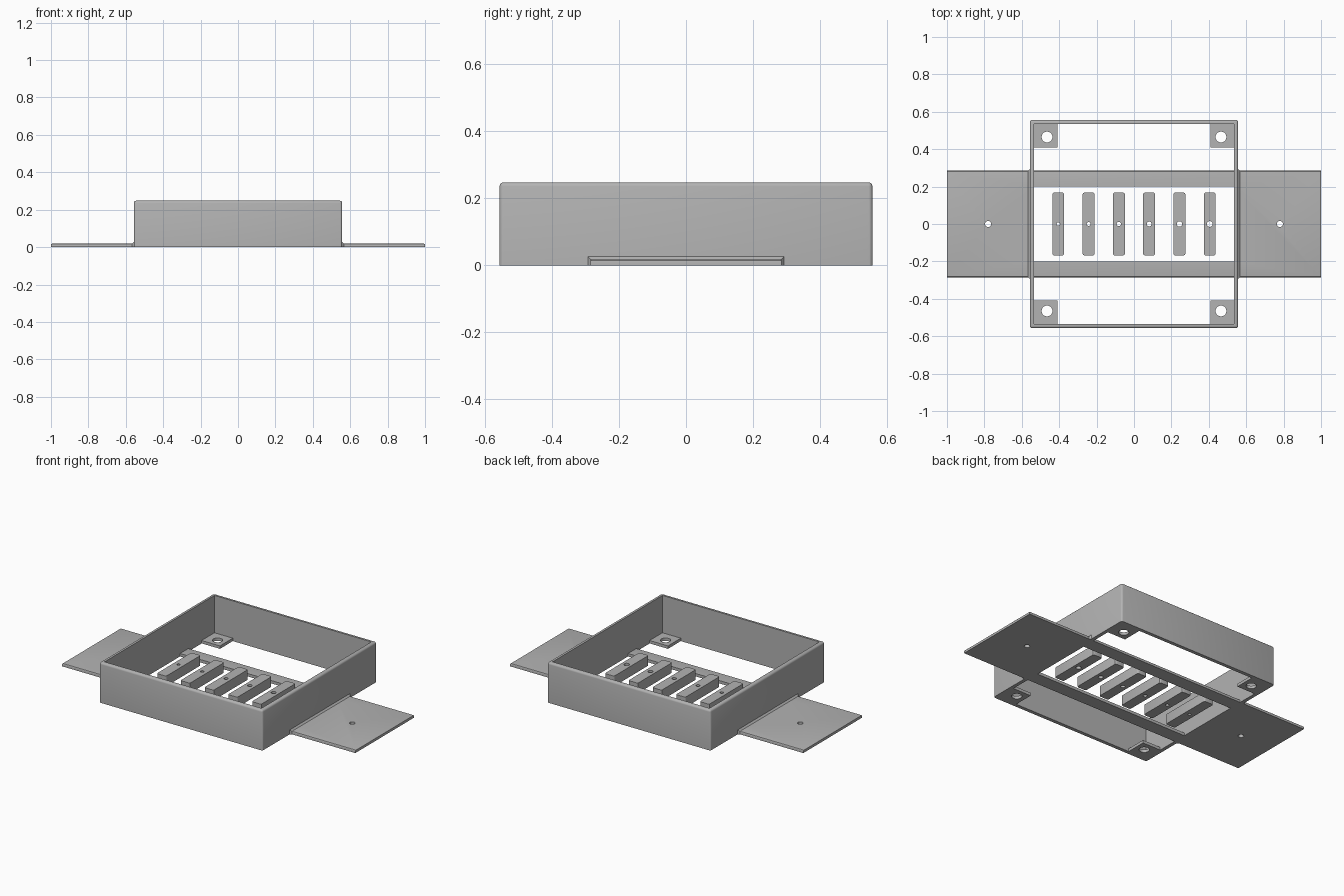
import bpy
import bmesh
from mathutils import Matrix

default = bpy.data.objects.get("Cube")
if default:
    bpy.data.objects.remove(default, do_unlink=True)

grey = bpy.data.materials.new("plain_grey")
grey.use_nodes = True
grey.diffuse_color = (0.45, 0.45, 0.45, 1)
grey.node_tree.nodes["Principled BSDF"].inputs["Base Color"].default_value = grey.diffuse_color

OUT, IN, TALL = 0.557, 0.535, 0.248    # frame walls
PLATE, THICK = 0.285, 0.018            # base plate half width and thickness


def finish(name, bm):
    mesh = bpy.data.meshes.new(name)
    bmesh.ops.recalc_face_normals(bm, faces=bm.faces)
    bm.to_mesh(mesh)
    bm.free()
    mesh.materials.append(grey)
    obj = bpy.data.objects.new(name, mesh)
    bpy.context.collection.objects.link(obj)
    return obj


def box(name, xs, ys, zs, bevel=0, pick=None, segments=3):
    """Box from ranges; edges chosen by pick(direction, midpoint) are rounded."""
    bm = bmesh.new()
    bmesh.ops.create_cube(bm, size=1)
    for v in bm.verts:
        v.co = [r[1] if c > 0 else r[0] for c, r in zip(v.co, (xs, ys, zs))]
    if bevel:
        edges = [e for e in bm.edges
                 if pick((e.verts[1].co - e.verts[0].co).normalized(),
                         (e.verts[0].co + e.verts[1].co) / 2)]
        bmesh.ops.bevel(bm, geom=edges, offset=bevel, segments=segments,
                        profile=0.5, affect='EDGES')
    return finish(name, bm)


def drill(x, y, radius):
    bm = bmesh.new()
    bmesh.ops.create_cone(bm, cap_ends=True, segments=32, radius1=radius, radius2=radius,
                          depth=1, matrix=Matrix.Translation((x, y, 0)))
    return finish("drill", bm)


def cut(obj, cutters):
    for cutter in cutters:
        cutter.hide_render = True
        mod = obj.modifiers.new("cut", 'BOOLEAN')
        mod.operation = 'DIFFERENCE'
        mod.solver = 'EXACT'
        mod.object = cutter
        bpy.ops.object.select_all(action='DESELECT')
        bpy.context.view_layer.objects.active = obj
        obj.select_set(True)
        bpy.ops.object.modifier_apply(modifier=mod.name)
        bpy.data.objects.remove(cutter, do_unlink=True)
    smooth(obj)


def smooth(obj):
    bpy.ops.object.select_all(action='DESELECT')
    bpy.context.view_layer.objects.active = obj
    obj.select_set(True)
    bpy.ops.object.shade_smooth_by_angle()


def upright(d):
    return abs(d.z) > 0.9


# Square wall frame, open above and below, with rounded outer edges
frame = box("frame", (-OUT, OUT), (-OUT, OUT), (0, TALL), 0.012,
            lambda d, m: upright(d) or m.z > 0.2)
cut(frame, [box("opening", (-IN, IN), (-IN, IN), (-1, 1))])

# Base plate with side wings, a window and one screw hole in each wing
plate = box("base_plate", (-1, 1), (-PLATE, PLATE), (0, THICK), 0.006,
            lambda d, m: not upright(d) and m.z > 0.01)
cut(plate, [box("window", (-IN, IN), (-0.2, 0.2), (-1, 1)),
            drill(-0.78, 0, 0.016), drill(0.78, 0, 0.016)])

for side, label in ((1, "left"), (-1, "right")):
    # Small sloped weld where a wing meets the wall
    weld = box(label + "_wing_weld", sorted((side * OUT, side * (OUT + 0.01))),
               (-PLATE - 0.008, PLATE + 0.008), (0, THICK + 0.009))
    for v in weld.data.vertices:
        if abs(v.co.x) > OUT + 0.005:
            v.co.y *= PLATE / (PLATE + 0.008)
            v.co.z = min(v.co.z, THICK)
    # Corner mounting tabs
    for end, place in ((-1, "front"), (1, "back")):
        tab = box(f"{place}_{label}_tab", sorted((side * 0.41, side * (IN + 0.005))),
                  sorted((end * 0.41, end * (IN + 0.005))), (0, THICK))
        cut(tab, [drill(side * 0.465, end * 0.465, 0.029)])

# Row of loose slats, each with a slightly larger hole than the last
for i in range(6):
    x = (i - 2.5) * 0.162
    slat = box(f"slat_{i + 1}", (x - 0.032, x + 0.032), (-0.168, 0.168), (0, 0.062),
               0.01, lambda d, m: upright(d))
    cut(slat, [drill(x, 0, 0.009 + i * 0.0013)])
